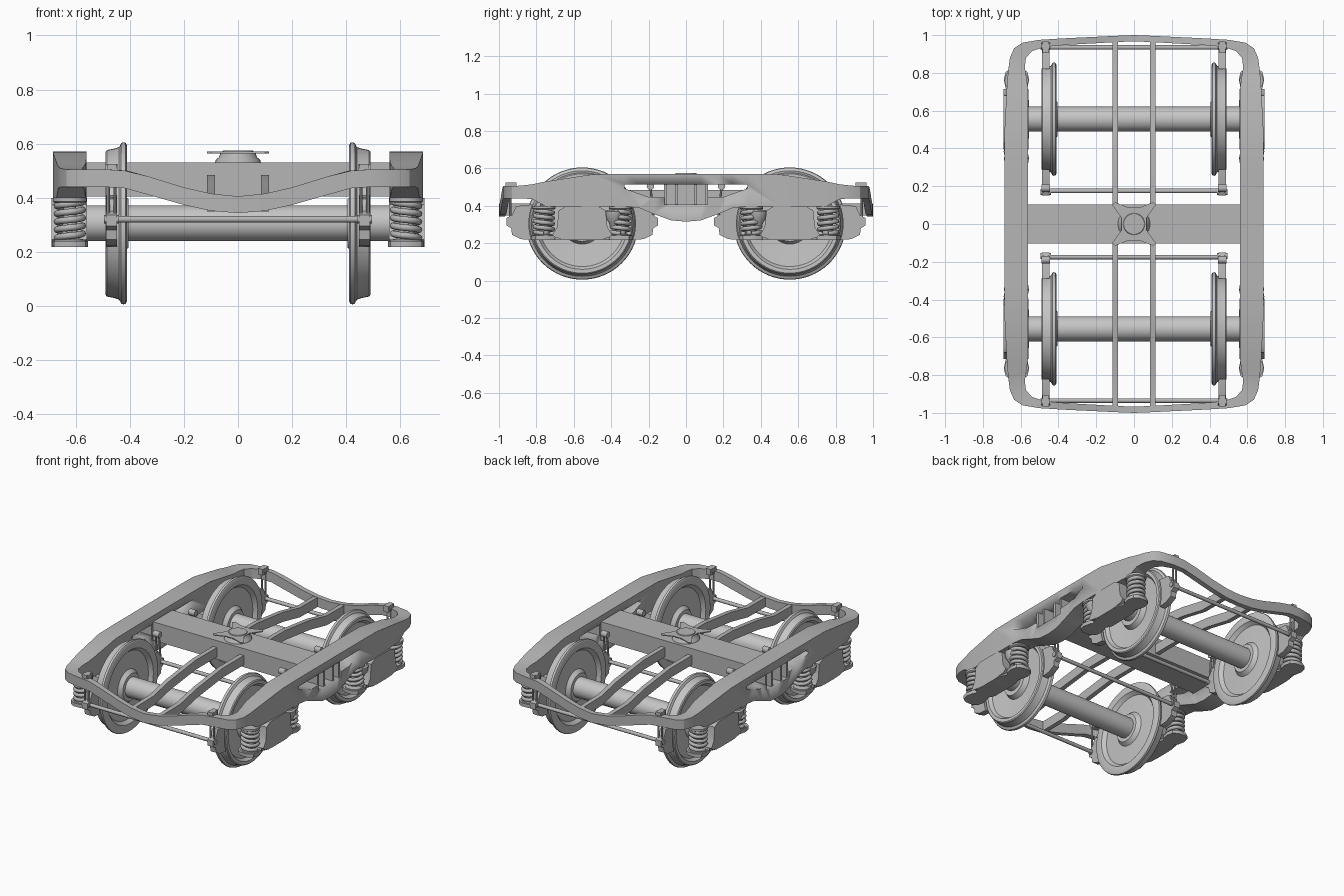
import bpy, bmesh, math
from mathutils import Vector

if "Cube" in bpy.data.objects:
    bpy.data.objects.remove(bpy.data.objects["Cube"])

AY, AZ = 0.555, 0.305          # axle centre
SX = 0.622                     # spring / axle box centre line


def mat(name, v):
    m = bpy.data.materials.new(name)
    m.diffuse_color = (v, v, v, 1)
    m.use_nodes = True
    m.node_tree.nodes["Principled BSDF"].inputs["Base Color"].default_value = m.diffuse_color
    return m


GREY = mat("frame grey", 0.47)
STEEL = mat("wheel steel grey", 0.56)


def finish(name, bm, material, axes="XY", angle=35):
    """Turn a bmesh into an object, mirrored on the given axes."""
    bmesh.ops.recalc_face_normals(bm, faces=bm.faces)
    me = bpy.data.meshes.new(name)
    bm.to_mesh(me)
    bm.free()
    me.materials.append(material)
    ob = bpy.data.objects.new(name, me)
    bpy.context.collection.objects.link(ob)
    bpy.ops.object.select_all(action='DESELECT')
    ob.select_set(True)
    bpy.context.view_layer.objects.active = ob
    bpy.ops.object.shade_smooth_by_angle(angle=math.radians(angle))
    if axes:
        m = ob.modifiers.new("mirror", 'MIRROR')
        m.use_axis = ("X" in axes, "Y" in axes, False)
    return ob


def skin(bm, rings, closed=False, caps=True):
    """Join rings of points into a surface."""
    vs = [[bm.verts.new(p) for p in r] for r in rings]
    n = len(vs[0])
    for i in range(len(vs) if closed else len(vs) - 1):
        a, b = vs[i], vs[(i + 1) % len(vs)]
        for j in range(n):
            k = (j + 1) % n
            bm.faces.new((a[j], a[k], b[k], b[j]))
    if caps and not closed:
        bm.faces.new(vs[0])
        bm.faces.new(vs[-1])


def prism(bm, pts, x0, x1):
    """Extrude a (y, z) outline along x."""
    skin(bm, [[(x, y, z) for y, z in pts] for x in (x0, x1)])


def box(bm, x0, x1, y0, y1, z0, z1):
    prism(bm, [(y0, z0), (y1, z0), (y1, z1), (y0, z1)], x0, x1)


def lathe(bm, prof, centre, axis="X", n=48, closed=False):
    """Turn a (position, radius) profile about the x or z axis."""
    cx, cy, cz = centre
    rings = []
    for p, r in prof:
        ring = []
        for i in range(n):
            a = 2 * math.pi * i / n
            c, s = r * math.cos(a), r * math.sin(a)
            ring.append((cx + p, cy + c, cz + s) if axis == "X" else (cx + c, cy + s, cz + p))
        rings.append(ring)
    skin(bm, rings, closed)


def tube(bm, pts, r, n=8):
    pts = [Vector(p) for p in pts]
    rings = []
    for i, p in enumerate(pts):
        t = (pts[min(i + 1, len(pts) - 1)] - pts[max(i - 1, 0)]).normalized()
        up = Vector((0, 0, 1)) if abs(t.z) < 0.9 else Vector((1, 0, 0))
        u = t.cross(up).normalized()
        v = u.cross(t)
        rings.append([p + r * (math.cos(a) * u + math.sin(a) * v)
                      for a in (2 * math.pi * k / n for k in range(n))])
    skin(bm, rings)


# Frame: quarter ring of side beam, rounded corner and dipping end beam
# outer x, outer y, inner x, inner y, bottom z, top z
stations = [
    (.685, 0, .56, 0, .315, .57), (.685, .08, .56, .08, .322, .57),
    (.685, .17, .56, .17, .355, .57), (.685, .25, .56, .25, .388, .57),
    (.685, .33, .56, .33, .397, .57), (.685, .5, .56, .5, .397, .568),
    (.672, .75, .562, .72, .397, .53), (.665, .82, .57, .78, .435, .515),
    (.657, .88, .578, .83, .44, .508), (.635, .93, .572, .88, .44, .505),
    (.59, .96, .54, .915, .44, .505), (.5, .975, .48, .936, .44, .505),
    (.42, .98, .41, .944, .435, .5), (.33, .985, .33, .95, .41, .478),
    (.2, .991, .2, .957, .373, .438), (.1, .996, .1, .963, .351, .415),
    (0, 1, 0, .967, .343, .405)]
bm = bmesh.new()
skin(bm, [[(a, b, z0), (a, b, z1), (c, d, z1), (c, d, z0)]
          for a, b, c, d, z0, z1 in stations], caps=False)
frame = finish("bogie_frame", bm, GREY, angle=25)

# Window openings in the side beams
half = [(.33, .515), (.33, .493), (.2, .447), (.115, .443), (.115, .406)]
bm = bmesh.new()
prism(bm, half + [(-y, z) for y, z in reversed(half)], -1, 1)
cutter = finish("window_cutter", bm, GREY, "")
cutter.hide_render = True
cutter.hide_viewport = True
cut = frame.modifiers.new("windows", 'BOOLEAN')
cut.object = cutter
cut.operation = 'DIFFERENCE'
cut.solver = 'EXACT'

# Upright ribs in the windows
bm = bmesh.new()
for y in (.05, .11):
    box(bm, .562, .675, y - .008, y + .008, .40, .52)
finish("window_ribs", bm, GREY)

# Cross bolster
bm = bmesh.new()
box(bm, -.575, .575, -.103, .103, .405, .53)
finish("bolster", bm, GREY, "")

# Long beams from bolster down to the end beams
bm = bmesh.new()
skin(bm, [[(.085, y, z - .032), (.115, y, z - .032), (.115, y, z + .032), (.085, y, z + .032)]
          for y, z in ((.1, .452), (.33, .452), (.6, .42), (.78, .382), (.97, .38))])
finish("long_beams", bm, GREY)

# Centre pivot with star plate
bm = bmesh.new()
lathe(bm, [(.53, .085), (.54, .082), (.55, .07), (.565, .065)], (0, 0, 0), "Z", 32)
finish("pivot_base", bm, GREY, "")
quarter = [(.055, 0), (.065, .03), (.115, .1), (.1, .115), (.03, .088)]
star = []
for sx, sy, step in ((1, 1, 1), (-1, 1, -1), (-1, -1, 1), (1, -1, -1)):
    star += [(sx * x, sy * y) for x, y in quarter[1:][::step]]
bm = bmesh.new()
skin(bm, [[(x, y, z) for x, y in star] for z in (.564, .57)])
lathe(bm, [(.568, .058), (.575, .055)], (0, 0, 0), "Z", 32)
finish("pivot_plate", bm, GREY, "")

# Axles
bm = bmesh.new()
lathe(bm, [(-.57, .066), (.57, .066)], (0, AY, AZ), n=40)
finish("axles", bm, STEEL, "Y")

# Wheels with flange inside
bm = bmesh.new()
lathe(bm, [(.405, .06), (.405, .09), (.43, .11), (.436, .225), (.413, .245), (.411, .288),
           (.416, .298), (.424, .3), (.432, .297), (.44, .282), (.455, .277), (.485, .271),
           (.49, .265), (.49, .245), (.468, .23), (.458, .11), (.49, .095), (.49, .06)],
      (0, AY, AZ), n=64, closed=True)
finish("wheels", bm, STEEL)

# Axle boxes: body with spring wings on both sides
h = [(.085, .398), (.125, .375), (.135, .285), (.16, .245)]
body = h + [(.14, .228), (.06, .217)]
bm = bmesh.new()
prism(bm, [(AY + y, z) for y, z in body] + [(AY - y, z) for y, z in reversed(body)], .558, .69)
plan = [(.1, .066), (.145, .045), (.165, .058), (.21, .067), (.25, .058), (.272, .025)]
loop = ([(y, w) for y, w in plan] + [(y, -w) for y, w in reversed(plan)]
        + [(-y, -w) for y, w in plan] + [(-y, w) for y, w in reversed(plan)])
skin(bm, [[(SX + w, AY + y, z) for y, w in loop] for z in (.217, .24)])
finish("axle_boxes", bm, GREY)

# Coil springs with upper and lower seats
bm = bmesh.new()
seats = bmesh.new()
for y in (AY - .205, AY + .205):
    turns, steps = 4.5, 90
    tube(bm, [(SX + .048 * math.cos(2 * math.pi * turns * i / steps),
               y + .048 * math.sin(2 * math.pi * turns * i / steps),
               .252 + .132 * i / steps) for i in range(steps + 1)], .012)
    lathe(seats, [(.38, .055), (.386, .063), (.40, .063)], (SX, y, 0), "Z", 24)
    lathe(seats, [(.235, .06), (.244, .058), (.25, .03), (.38, .022)], (SX, y, 0), "Z", 24)
finish("coil_springs", bm, GREY, angle=60)
finish("spring_seats", seats, GREY)

# Damper cups beside the inner springs
bm = bmesh.new()
lathe(bm, [(.285, .018), (.31, .028), (.34, .048), (.37, .05), (.378, .04)],
      (.64, AY - .17, 0), "Z", 20)
finish("damper_cups", bm, GREY)

# Brake shoes hugging the tread on both sides of each wheel
bm = bmesh.new()
for s in (-1, 1):
    arc = [(.285 * math.cos(a), .285 * math.sin(a))
           for a in (math.radians(-18 + 6.5 * i) for i in range(7))]
    back = [(.335, .095), (.355, .09), (.375, .045), (.405, .03), (.405, -.01),
            (.38, -.025), (.375, -.06), (.33, -.083)]
    prism(bm, [(AY + s * y, AZ + z) for y, z in arc + back], .447, .488)
finish("brake_shoes", bm, GREY)

# Brake hangers and their top knobs
bm = bmesh.new()
for y, yt in ((AY + .385, .94), (AY - .385, .19)):
    for x in (.455, .48):
        tube(bm, [(x, y, .31), (x, yt, .5)], .006)
    lathe(bm, [(.445, .02), (.49, .02)], (0, yt, .505), n=16)
    lathe(bm, [(.44, .016), (.495, .016)], (0, y, .32), n=16)
box(bm, .45, .485, .905, .965, .485, .525)
finish("brake_hangers", bm, GREY)

# Brake cross rods
bm = bmesh.new()
for y in (AY + .38, AY - .38):
    tube(bm, [(-.48, y, .32), (.48, y, .32)], .012, 12)
finish("brake_rods", bm, GREY, "Y")
